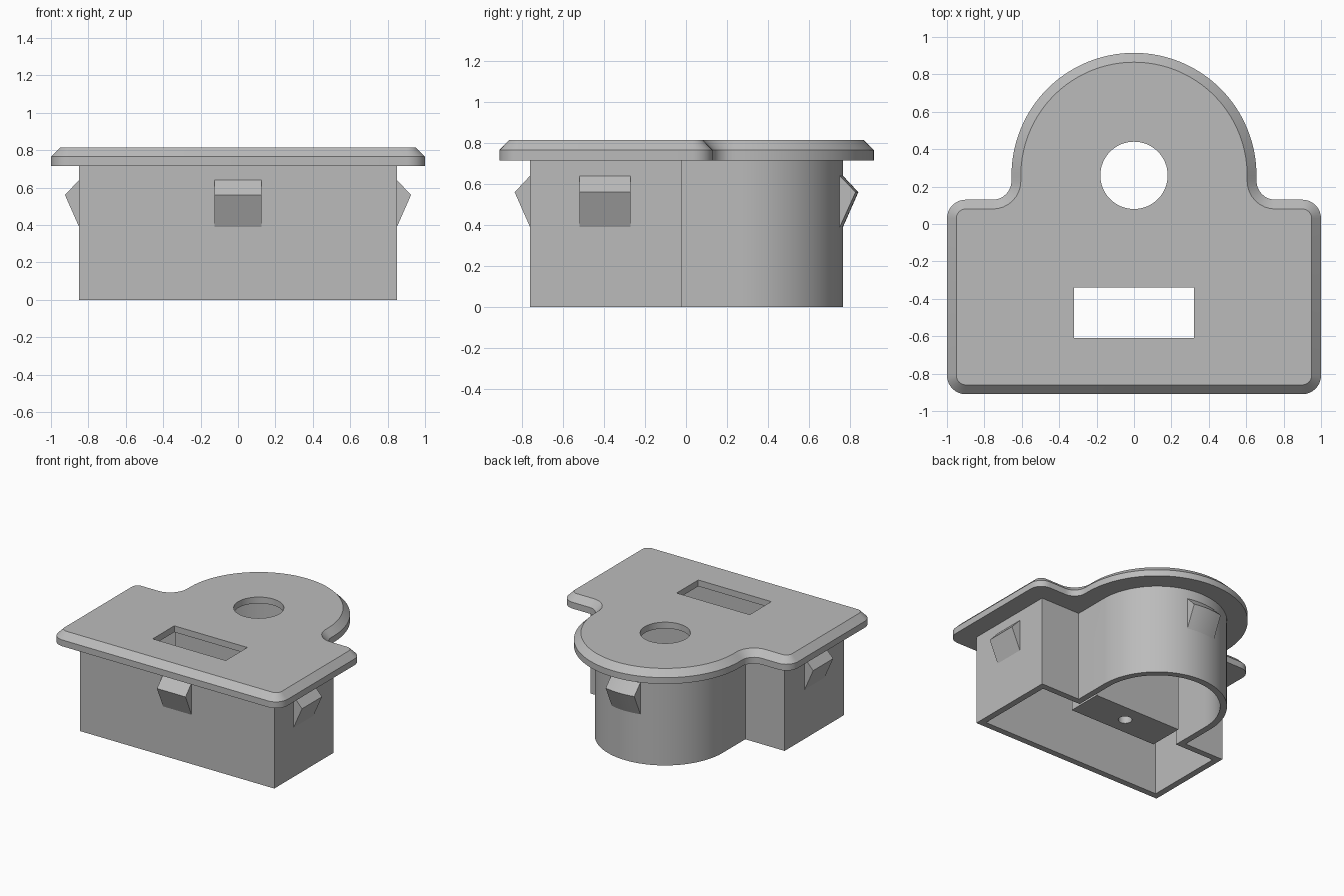
import bpy, bmesh
from math import sin, cos, sqrt, radians

if "Cube" in bpy.data.objects:
    bpy.data.objects.remove(bpy.data.objects["Cube"], do_unlink=True)

grey = bpy.data.materials.new("plain_grey")
grey.use_nodes = True
grey.diffuse_color = (0.5, 0.5, 0.5, 1)
grey.node_tree.nodes["Principled BSDF"].inputs["Base Color"].default_value = (0.5, 0.5, 0.5, 1)

DISC_Y = 0.26      # centre of the round end
DISC_R = 0.655
WALL = 0.05


def loft(name, loops):
    """Closed solid through equal-length loops of 3D points."""
    bm = bmesh.new()
    rings = [[bm.verts.new(p) for p in loop] for loop in loops]
    n = len(rings[0])
    bm.faces.new(rings[0][::-1])
    bm.faces.new(rings[-1])
    for a, b in zip(rings, rings[1:]):
        for i in range(n):
            j = (i + 1) % n
            bm.faces.new((a[i], a[j], b[j], b[i]))
    bmesh.ops.recalc_face_normals(bm, faces=bm.faces)
    mesh = bpy.data.meshes.new(name)
    bm.to_mesh(mesh)
    bm.free()
    mesh.materials.append(grey)
    ob = bpy.data.objects.new(name, mesh)
    bpy.context.collection.objects.link(ob)
    return ob


def prism(name, pts, z0, z1):
    return loft(name, [[(x, y, z) for x, y in pts] for z in (z0, z1)])


def arc(cx, cy, r, a0, a1, n=8):
    if r <= 0:
        return [(cx, cy)]
    angles = [radians(a0 + (a1 - a0) * i / n) for i in range(n + 1)]
    return [(cx + r * cos(a), cy + r * sin(a)) for a in angles]


def outline(inset, corner, fillet):
    """Rectangle joined to a round end, mirrored about x = 0."""
    side, front, back = 1 - inset, -0.91 + inset, 0.13 - inset
    neck = DISC_R - inset
    right = arc(side - corner, front + corner, corner, -90, 0)
    right += arc(side - corner, back - corner, corner, 0, 90)
    right += arc(neck + fillet, back + fillet, fillet, 270, 180)
    right += arc(0, DISC_Y, neck, 0, 90, 32)
    return right + [(-x, y) for x, y in right[-2::-1]]


def rect(x0, x1, y0, y1):
    return [(x0, y0), (x1, y0), (x1, y1), (x0, y1)]


def combine(ob, other, operation):
    mod = ob.modifiers.new(operation.lower(), "BOOLEAN")
    mod.operation, mod.object, mod.solver = operation, other, "EXACT"
    select(ob)
    bpy.ops.object.modifier_apply(modifier=mod.name)
    bpy.data.objects.remove(other, do_unlink=True)


def select(ob):
    bpy.ops.object.select_all(action="DESELECT")
    ob.select_set(True)
    bpy.context.view_layer.objects.active = ob


def smooth(ob):
    select(ob)
    bpy.ops.object.shade_smooth_by_angle(angle=radians(25))


# Chamfered cover plate joined to the hollow body
rim = outline(0, 0.1, 0.1)
top = outline(0.05, 0.05, 0.15)
housing = loft("housing", [[(x, y, z) for x, y in pts]
                           for pts, z in ((rim, 0.715), (rim, 0.765), (top, 0.815))])
combine(housing, prism("body", outline(0.15, 0, 0), 0, 0.74), "UNION")
combine(housing, prism("cavity", outline(0.15 + WALL, 0, 0), -0.1, 0.815 - WALL), "DIFFERENCE")

# Round and rectangular openings in the cover
combine(housing, prism("round_cut", arc(0, DISC_Y, 0.18, 0, 354.375, 63), 0.6, 0.9), "DIFFERENCE")
combine(housing, prism("slot_cut", rect(-0.32, 0.32, -0.61, -0.34), 0.6, 0.9), "DIFFERENCE")
smooth(housing)

# Inner mounting block with a screw hole
block = prism("mounting_block", rect(-0.385, 0.385, -0.24, 0.04), 0.05, 0.78)
combine(block, prism("screw_cut", arc(0, -0.1, 0.05, 0, 345, 23), 0, 0.45), "DIFFERENCE")
smooth(block)

# Snap clips: wedge profile as (distance from wall, height)
WEDGE = [(-0.02, 0.39), (0, 0.39), (0.075, 0.56), (0, 0.64), (-0.02, 0.64)]


def clip(name, place, steps=1):
    columns = [-0.125 + 0.25 * i / steps for i in range(steps + 1)]
    smooth(loft(name, [[(*place(u, d), z) for d, z in WEDGE] for u in columns]))


clip("front_clip", lambda u, d: (u, -0.76 - d))
clip("left_clip", lambda u, d: (0.85 + d, -0.395 + u))
clip("right_clip", lambda u, d: (-0.85 - d, -0.395 + u))
clip("back_clip", lambda u, d: (u, DISC_Y + sqrt((DISC_R - 0.15 + d) ** 2 - u * u)), 8)
